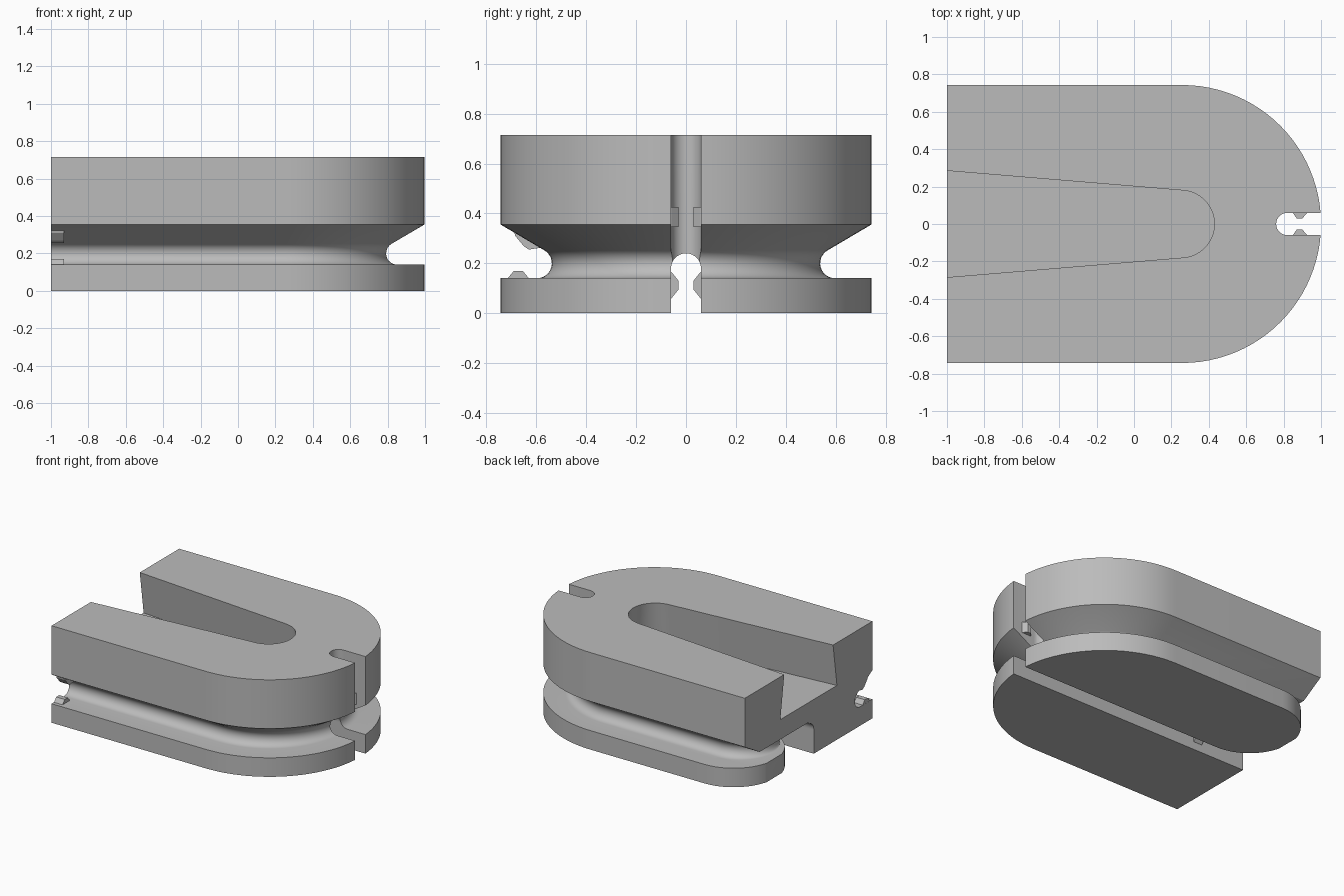
import bpy, bmesh, math
from math import sin, cos, pi, radians, sqrt

if "Cube" in bpy.data.objects:
    bpy.data.objects.remove(bpy.data.objects["Cube"])

HALF, TOP, SLOT = 0.743, 0.715, 0.06     # half width, height, cord slot radius
BEND_X = 1 - HALF

grey = bpy.data.materials.new("plain_grey")
grey.use_nodes = True
colour = (0.5, 0.5, 0.5, 1)
grey.diffuse_color = colour
grey.node_tree.nodes["Principled BSDF"].inputs["Base Color"].default_value = colour


def loft(name, rings):
    """Solid skinned through closed rings with equal point counts."""
    bm = bmesh.new()
    loops = [[bm.verts.new(p) for p in ring] for ring in rings]
    for a, b in zip(loops, loops[1:]):
        for i in range(len(a)):
            j = (i + 1) % len(a)
            bm.faces.new((a[i], a[j], b[j], b[i]))
    bm.faces.new(loops[0][::-1])
    bm.faces.new(loops[-1])
    bmesh.ops.recalc_face_normals(bm, faces=bm.faces)
    mesh = bpy.data.meshes.new(name)
    bm.to_mesh(mesh)
    bm.free()
    mesh.materials.append(grey)
    ob = bpy.data.objects.new(name, mesh)
    bpy.context.collection.objects.link(ob)
    return ob


def prism_x(name, pts, x0, x1):
    return loft(name, [[(x, y, z) for y, z in pts] for x in (x0, x1)])


def prism_z(name, pts, z0, z1):
    return loft(name, [[(x, y, z) for x, y in pts] for z in (z0, z1)])


def arc(cx, cy, r, a0, a1, n):
    steps = [radians(a0 + (a1 - a0) * i / n) for i in range(n + 1)]
    return [(cx + r * cos(a), cy + r * sin(a)) for a in steps]


def cut(target, cutter):
    cutter.hide_render = True
    mod = target.modifiers.new("cut", "BOOLEAN")
    mod.operation, mod.solver, mod.object = "DIFFERENCE", "EXACT", cutter
    bpy.context.view_layer.objects.active = target
    bpy.ops.object.modifier_apply(modifier=mod.name)
    bpy.data.objects.remove(cutter)


# Side profile as (inset, z): flange, round groove, sloped underside, upper block
groove = arc(0.145, 0.2, SLOT, -90, 60, 12)
profile = [(0, 0), (0, 0.14)] + groove + [(0, 0.355), (0, TOP)]

# Body: straight sides with a round end
rings = []
for inset, z in profile:
    r = HALF - inset
    outline = [(-1, -r)] + arc(BEND_X, 0, r, -90, 90, 48) + [(-1, r)]
    rings.append([(x, y, z) for x, y in outline])
body = loft("body", rings)

# Tapered, undercut opening in the top
rings = []
for z, r, mouth in ((0.4, 0.22, 0.33), (TOP, 0.18, 0.285), (TOP + 0.1, 0.167, 0.271)):
    outline = [(-1, -mouth)] + arc(0.25, 0, r, -85, 85, 24) + [(-1, mouth)]
    # carry the straight walls past the flat end
    outline = [(-1.1, -mouth - 0.008)] + outline[1:-1] + [(-1.1, mouth + 0.008)]
    rings.append([(x, y, z) for x, y in outline])
cut(body, loft("opening_cutter", rings))

# Turned end of the groove: remove the corner below, leaving a round flange and core
corner = prism_x("corner_cutter", [(0, -0.1), (0.9, -0.1), (0.9, 0.254), (0, 0.254)], -1.1, -0.67)
rings = []
for inset, z in [(0, -0.2)] + profile[1:-2]:
    rise = min(max(z - 0.18, 0), SLOT)
    inner, outer = sqrt(SLOT ** 2 - rise ** 2), HALF - inset
    r = (outer - inner) / 2
    outline = [(-0.5, outer)] + arc(-0.67, (outer + inner) / 2, r, 90, 270, 32) + [(-0.5, inner)]
    rings.append([(x, y, z) for x, y in outline])
rings.append([(x, y, 0.3) for x, y, z in rings[-1]])
cut(corner, loft("round_end", rings))
cut(body, corner)

# Cord slots: along the underside, and up the round end
slot = [(SLOT, -0.1)] + arc(0, 0.18, SLOT, 0, 180, 16) + [(-SLOT, -0.1)]
cut(body, prism_x("under_slot_cutter", slot, -1.1, 1.1))
slot = [(1.1, SLOT)] + arc(0.82, 0, SLOT, 90, 270, 16) + [(1.1, -SLOT)]
cut(body, prism_z("end_slot_cutter", slot, 0.18, 0.9))

# Small cord-gripping bumps
for side, word in ((-1, "right"), (1, "left")):
    pts = [(0.08, 0.05), (0.058, 0.06), (0.03, 0.095), (0.03, 0.13), (0.058, 0.165), (0.08, 0.17)]
    prism_x("under_grip_" + word, [(side * y, z) for y, z in pts], -0.64, -0.57)
    pts = [(0.84, 0.075), (0.85, 0.058), (0.87, 0.03), (0.9, 0.03), (0.925, 0.058), (0.935, 0.075)]
    prism_z("end_grip_" + word, [(x, side * y) for x, y in pts], 0.345, 0.425)
prism_x("groove_grip_lower", [(-0.715, 0.13), (-0.715, 0.14), (-0.69, 0.17),
                              (-0.655, 0.17), (-0.63, 0.14), (-0.63, 0.13)], -0.999, -0.93)
prism_x("groove_grip_upper", [(-0.69, 0.33), (-0.685, 0.31), (-0.65, 0.268),
                              (-0.63, 0.255), (-0.585, 0.262), (-0.57, 0.28)], -0.999, -0.93)

# Smooth the curves, keep the edges sharp
bpy.ops.object.select_all(action="DESELECT")
body.select_set(True)
bpy.context.view_layer.objects.active = body
bpy.ops.object.shade_smooth_by_angle(angle=radians(25))
